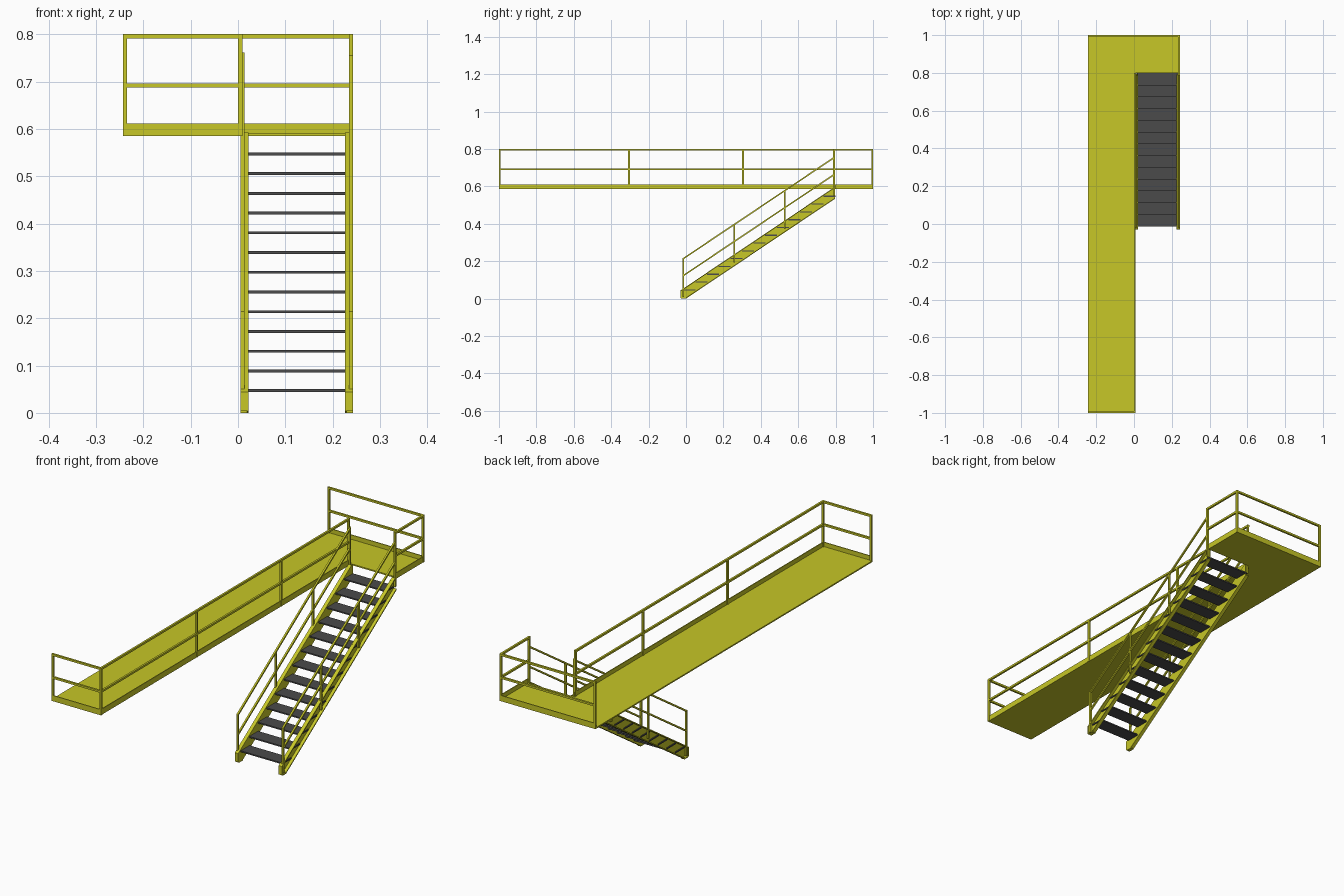
import bpy, bmesh
from mathutils import Vector

if "Cube" in bpy.data.objects:
    bpy.data.objects.remove(bpy.data.objects["Cube"])


def material(name, col):
    m = bpy.data.materials.new(name)
    m.diffuse_color = (*col, 1)
    m.use_nodes = True
    m.node_tree.nodes["Principled BSDF"].inputs["Base Color"].default_value = m.diffuse_color
    return m


YELLOW = material("yellow_paint", (0.57, 0.57, 0.02))
DARK = material("dark_grating", (0.07, 0.07, 0.07))


def prism(name, pts, axis, lo, hi, mat=YELLOW):
    """Extrude a 2D outline along x (pts are y,z) or along z (pts are x,y)."""
    bm = bmesh.new()
    co = [(lo, a, b) if axis == "x" else (a, b, lo) for a, b in pts]
    face = bm.faces.new([bm.verts.new(c) for c in co])
    ext = bmesh.ops.extrude_face_region(bm, geom=[face])
    d = Vector((hi - lo, 0, 0)) if axis == "x" else Vector((0, 0, hi - lo))
    bmesh.ops.translate(bm, vec=d, verts=[v for v in ext["geom"] if isinstance(v, bmesh.types.BMVert)])
    bmesh.ops.recalc_face_normals(bm, faces=bm.faces)
    me = bpy.data.meshes.new(name)
    bm.to_mesh(me)
    bm.free()
    me.materials.append(mat)
    ob = bpy.data.objects.new(name, me)
    bpy.context.collection.objects.link(ob)
    return ob


def box(name, x0, x1, y0, y1, z0, z1, mat=YELLOW):
    return prism(name, [(x0, y0), (x1, y0), (x1, y1), (x0, y1)], "z", z0, z1, mat)


# L-shaped platform floor
L, M, R = -0.243, 0.007, 0.241
Z0, TOP = 0.585, 0.80
prism("platform_floor", [(L, -1), (M, -1), (M, 0.8), (R, 0.8), (R, 1), (L, 1)], "z", Z0, 0.591)

# Toe boards along the guarded edges
T = 0.004
box("toe_board_front", L, M, -1, -1 + T, Z0, 0.611)
box("toe_board_long", M - T, M, -1, 0.8, Z0, 0.611)
box("toe_board_back", L, R, 1 - T, 1, Z0, 0.611)
box("toe_board_side", R - T, R, 0.8, 1, Z0, 0.611)

# Platform guard rails: top and middle bars on each guarded edge
W = 0.009
for label, z in (("top", TOP - W), ("middle", 0.687)):
    box(f"{label}_rail_front", L, M + 0.002, -1, -1 + W, z, z + W)
    box(f"{label}_rail_long", M + 0.002 - W, M + 0.002, -1, 0.796, z, z + W)
    box(f"{label}_rail_back", L, 0.243, 1 - W, 1, z, z + W)
    box(f"{label}_rail_side", 0.243 - W, 0.243, 0.787, 1, z, z + W)

# Platform posts
cx, rx, lx = M + 0.002 - W / 2, 0.243 - W / 2, L + W / 2
e = 1 - W / 2
for x, y in [(lx, -e), (cx, -e), (cx, -0.305), (cx, 0.305), (cx, 0.791),
             (rx, 0.791), (rx, e), (lx, e)]:
    box("platform_post", x - W / 2, x + W / 2, y - W / 2, y + W / 2, Z0, TOP)

# Stair geometry
S = 0.67
Y1 = 0.797


def top_z(y):
    return 0.064 + S * y


def sloped(name, y0, y1, off, thick, xa, xb):
    """Sloping bar whose upper face lies off above the stringer edge."""
    a, b = top_z(y0) + off, top_z(y1) + off
    return prism(name, [(y0, a - thick), (y1, b - thick), (y1, b), (y0, a)], "x", xa, xb)


for side in (-1, 1):
    def span(a, b):
        # distances outward from the stair centre line
        return sorted((0.124 + side * a, 0.124 + side * b))

    # Channel stringer: web, outward flanges and foot
    outline = [(-0.03, 0.004), (-0.022, 0), (0, 0), (Y1, S * Y1),
               (Y1, 0.592), (0.788, 0.592), (-0.03, top_z(-0.03))]
    prism("stringer_web", outline, "x", *span(0.102, 0.105))
    fl = span(0.102, 0.119)
    sloped("stringer_top_flange", -0.03, 0.788, 0, 0.006, *fl)
    sloped("stringer_bottom_flange", 0.0, Y1, -0.058, 0.006, *fl)
    box("stringer_foot", *fl, -0.024, 0.004, 0, 0.004)
    box("stringer_end_flange", *fl, -0.03, -0.026, 0.004, 0.042)

    # Sloping hand rails and their posts
    rl = span(0.1105, 0.1185)
    sloped("stair_top_rail", -0.02, 0.796, 0.164, 0.009, *rl)
    sloped("stair_middle_rail", -0.02, 0.796, 0.073, 0.009, *rl)
    for y in (-0.016, 0.258, 0.528, 0.792):
        box("stair_post", *rl, y - 0.004, y + 0.004,
            max(top_z(y) - 0.045, 0.004), top_z(y) + 0.16)

# Treads, running through the stringer webs
for i in range(13):
    y, z = -0.012 + i * 0.0622, 0.044 + i * 0.04167
    box("tread", 0.015, 0.233, y, y + 0.064, z, z + 0.006, DARK)
